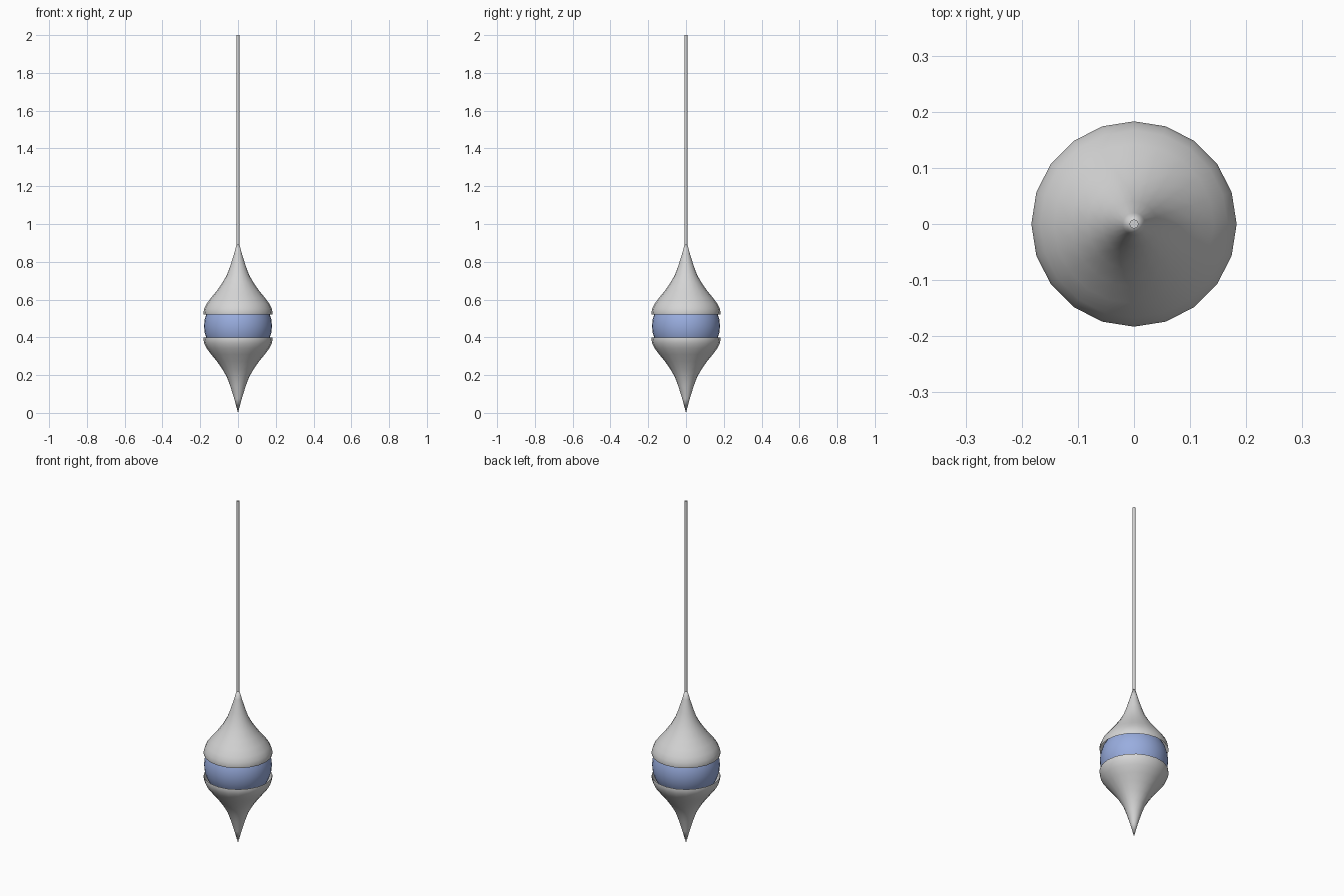
import bpy, math

if "Cube" in bpy.data.objects:
    bpy.data.objects.remove(bpy.data.objects["Cube"])

SIDES = 20
MID = 0.46          # height of the mirror plane between the shells


def material(name, rgb):
    m = bpy.data.materials.new(name)
    m.diffuse_color = (*rgb, 1)
    m.use_nodes = True
    m.node_tree.nodes["Principled BSDF"].inputs["Base Color"].default_value = m.diffuse_color
    return m


metal = material("pale grey", (0.66, 0.66, 0.66))
glass = material("soft blue", (0.32, 0.42, 0.74))


def finish(obj, name, mat):
    obj.name = name
    obj.data.materials.append(mat)
    for p in obj.data.polygons:
        p.use_smooth = True
    return obj


def lathe(name, profile, sign, mat):
    """Revolve (radius, offset) points, ending in a tip, around z."""
    verts, faces = [], []
    for r, h in profile[:-1]:
        for i in range(SIDES):
            a = 2 * math.pi * i / SIDES
            verts.append((r * math.cos(a), r * math.sin(a), MID + sign * h))
    tip = len(verts)
    verts.append((0, 0, MID + sign * profile[-1][1]))
    rings = len(profile) - 1
    for k in range(rings):
        for i in range(SIDES):
            j = (i + 1) % SIDES
            a, b = k * SIDES + i, k * SIDES + j
            f = (a, b, tip) if k == rings - 1 else (a, b, b + SIDES, a + SIDES)
            faces.append(f if sign > 0 else f[::-1])
    me = bpy.data.meshes.new(name)
    me.from_pydata(verts, [], faces)
    obj = bpy.data.objects.new(name, me)
    bpy.context.collection.objects.link(obj)
    return finish(obj, name, mat)


# Two mirrored teardrop shells, open towards the glass
shell = [(0.182, 0.062), (0.183, 0.072), (0.179, 0.092), (0.167, 0.117),
         (0.142, 0.150), (0.112, 0.187), (0.083, 0.228), (0.058, 0.272),
         (0.041, 0.318), (0.020, 0.385), (0, 0.46)]
lathe("upper_shell", shell, 1, metal)
lathe("lower_shell", shell, -1, metal)

# Glass globe held between the shells
bpy.ops.mesh.primitive_uv_sphere_add(segments=32, ring_count=16, radius=0.18,
                                     location=(0, 0, MID))
finish(bpy.context.object, "glass_globe", glass)

# Hanging cord
bpy.ops.mesh.primitive_cylinder_add(vertices=12, radius=0.008, depth=1.12,
                                    location=(0, 0, 1.44))
finish(bpy.context.object, "cord", metal)
bpy.ops.object.shade_smooth_by_angle(angle=math.radians(40))
